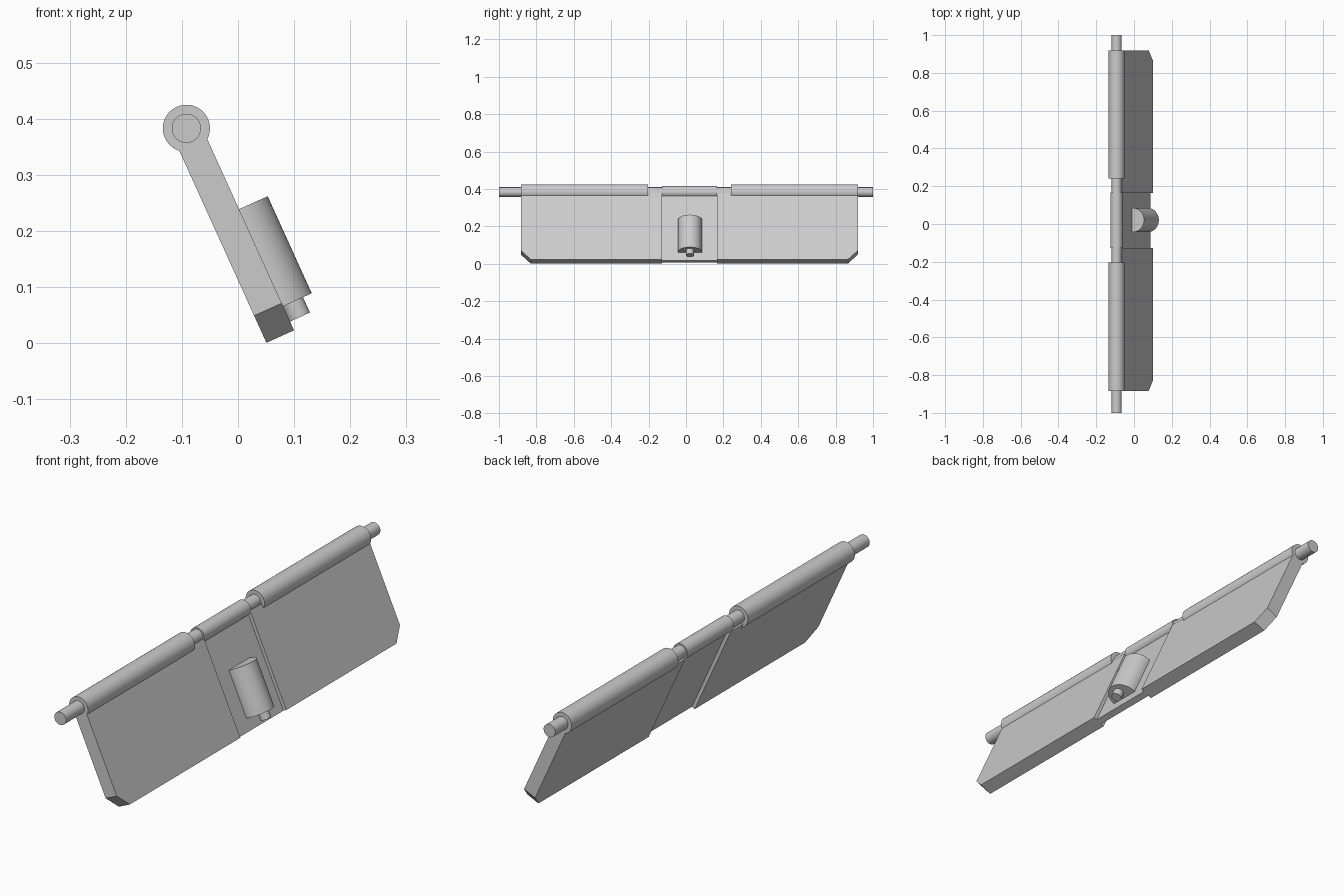
import bpy, bmesh
from math import radians, pi, sin, cos, asin
from mathutils import Matrix

if "Cube" in bpy.data.objects:
    bpy.data.objects.remove(bpy.data.objects["Cube"])

# Hinge frame: local x = outward from cover face, y = along pin, -z = down the cover
FRAME = Matrix.Translation((-0.092, 0, 0.383)) @ Matrix.Rotation(radians(-24.4), 4, 'Y')


def prism(name, points, offset, smooth=False):
    """Extrude a polygon of local 3D points by an offset vector."""
    bm = bmesh.new()
    face = bm.faces.new([bm.verts.new(p) for p in points])
    ext = bmesh.ops.extrude_face_region(bm, geom=[face], use_keep_orig=True)
    moved = [g for g in ext["geom"] if isinstance(g, bmesh.types.BMVert)]
    bmesh.ops.translate(bm, verts=moved, vec=offset)
    bmesh.ops.recalc_face_normals(bm, faces=bm.faces)
    bm.transform(FRAME)
    mesh = bpy.data.meshes.new(name)
    bm.to_mesh(mesh)
    bm.free()
    ob = bpy.data.objects.new(name, mesh)
    bpy.context.collection.objects.link(ob)
    if smooth:
        bpy.ops.object.select_all(action='DESELECT')
        ob.select_set(True)
        bpy.context.view_layer.objects.active = ob
        bpy.ops.object.shade_smooth_by_angle(angle=radians(30))
    return ob


def rod(name, r, y0, y1, n=48):
    """Cylinder along the hinge axis."""
    ring = [(r * cos(2 * pi * i / n), y0, r * sin(2 * pi * i / n)) for i in range(n)]
    return prism(name, ring, (0, y1 - y0, 0), True)


def plate(name, v0, v1, outline):
    """Flat panel from a (y, distance down) outline."""
    return prism(name, [(v0, y, -u) for y, u in outline], (v1 - v0, 0, 0))


# Hinge pin and barrels
rod("hinge_pin", 0.026, -1, 1)
rod("barrel_left", 0.042, -0.883, -0.203)
rod("barrel_right", 0.042, 0.24, 0.919)
rod("barrel_middle", 0.032, -0.128, 0.167)

# Cover panels with clipped outer corners, and the thinner recessed middle
TOP, END, CLIP = 0.015, 0.407, 0.053
for name, inner, outer in (("panel_left", -0.128, -0.883), ("panel_right", 0.165, 0.919)):
    s = 1 if outer > 0 else -1
    plate(name, -0.028, 0.026, [(inner, TOP), (outer, TOP), (outer, END - CLIP),
                                (outer - s * CLIP, END), (inner, END)])
plate("panel_middle", -0.014, 0.012,
      [(-0.128, 0.02), (0.165, 0.02), (0.165, END), (-0.128, END)])

# Latch housing: D-shaped section rising from the middle panel
R, CV, CY = 0.064, 0.018, 0.021
a = pi / 2 + asin((CV - 0.008) / R)
arc = [-a + 2 * a * i / 32 for i in range(33)]
prism("latch_housing", [(CV + R * cos(t), CY + R * sin(t), -0.17) for t in arc],
      (0, 0, -0.19), True)

# Latch plunger
prism("latch_plunger", [(0.044 + 0.021 * cos(2 * pi * i / 32),
                         CY + 0.021 * sin(2 * pi * i / 32), -0.35) for i in range(32)],
      (0, 0, -0.04), True)
